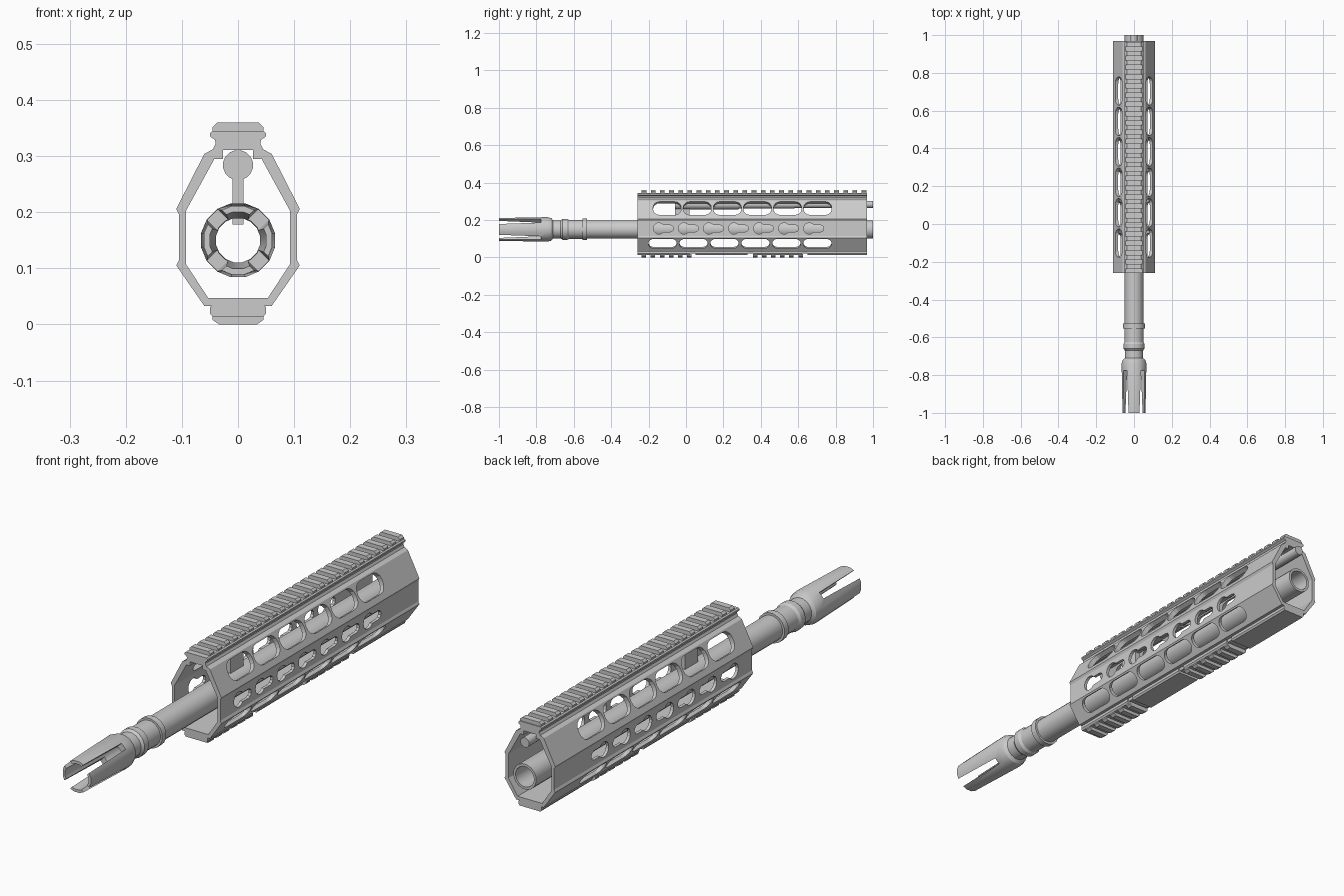
import bpy, bmesh
from math import pi, sin, cos, asin, atan2
from mathutils import Vector, Matrix

if "Cube" in bpy.data.objects:
    bpy.data.objects.remove(bpy.data.objects["Cube"])


def finish(bm, name):
    bmesh.ops.recalc_face_normals(bm, faces=bm.faces[:])
    me = bpy.data.meshes.new(name)
    bm.to_mesh(me)
    bm.free()
    ob = bpy.data.objects.new(name, me)
    bpy.context.collection.objects.link(ob)
    return ob


def add_prism(bm, a, b):
    """Solid between two matching 3D outlines."""
    va, vb = [bm.verts.new(p) for p in a], [bm.verts.new(p) for p in b]
    n = len(va)
    bm.faces.new(va)
    bm.faces.new(vb[::-1])
    for i in range(n):
        j = (i + 1) % n
        bm.faces.new((va[i], vb[i], vb[j], va[j]))


def sym(half):
    """Mirror a right-half (x, z) profile into a closed outline."""
    return half + [(-x, z) for x, z in reversed(half)]


def bars(name, half, spans):
    bm = bmesh.new()
    for y0, y1 in spans:
        add_prism(bm, [(x, y0, z) for x, z in sym(half)], [(x, y1, z) for x, z in sym(half)])
    return finish(bm, name)


def lathe(name, prof, z, segs, closed=True):
    """Revolve (y, r) points about the y axis at height z."""
    bm = bmesh.new()
    rings = [[bm.verts.new((r * sin(2 * pi * (k + .5) / segs), y, z + r * cos(2 * pi * (k + .5) / segs)))
              for k in range(segs)] for y, r in prof]
    n = len(rings)
    for i in range(n if closed else n - 1):
        a, b = rings[i], rings[(i + 1) % n]
        for k in range(segs):
            j = (k + 1) % segs
            bm.faces.new((a[k], a[j], b[j], b[k]))
    if not closed:
        bm.faces.new(rings[0])
        bm.faces.new(rings[-1])
    return finish(bm, name)


def cut(ob, cutter):
    m = ob.modifiers.new("cut", 'BOOLEAN')
    m.object, m.operation, m.solver = cutter, 'DIFFERENCE', 'EXACT'
    dg = bpy.context.evaluated_depsgraph_get()
    me = bpy.data.meshes.new_from_object(ob.evaluated_get(dg))
    ob.modifiers.clear()
    ob.data = me
    bpy.data.objects.remove(cutter)


def smooth(ob):
    bpy.ops.object.select_all(action='DESELECT')
    ob.select_set(True)
    bpy.context.view_layer.objects.active = ob
    bpy.ops.object.shade_smooth_by_angle(angle=0.5)


Y0, Y1 = -0.26, 0.968

# Handguard shell: hollow octagonal tube with a channel under the top rail
outer = sym([(.06, .033), (.11, .105), (.105, .115), (.105, .196), (.11, .206),
             (.06, .304), (.045, .312), (.04, .322)])
inner = sym([(.053, .047), (.093, .108), (.093, .12), (.093, .19), (.093, .202),
             (.042, .295), (.027, .295), (.027, .312)])
bm = bmesh.new()
loops = [[bm.verts.new((x, y, z)) for x, z in o]
         for o, y in ((outer, Y0), (outer, Y1), (inner, Y1), (inner, Y0))]
for a, b in zip(loops, loops[1:] + loops[:1]):
    for i in range(len(a)):
        j = (i + 1) % len(a)
        bm.faces.new((a[i], a[j], b[j], b[i]))
shell = finish(bm, "handguard")


# Window and keyhole outlines
def round_rect(l, h, r, n=4):
    pts = []
    for q, (sx, sy) in enumerate(((1, 1), (-1, 1), (-1, -1), (1, -1))):
        for k in range(n + 1):
            a = (q + k / n) * pi / 2
            pts.append((sx * (l / 2 - r) + r * cos(a), sy * (h / 2 - r) + r * sin(a)))
    return pts


def keyhole(R=.03, r=.018, end=.06, n=12):
    a0 = asin(r / R)
    pts = [(R * cos(a0 + (2 * pi - 2 * a0) * k / n), R * sin(a0 + (2 * pi - 2 * a0) * k / n))
           for k in range(n + 1)]
    return pts + [(end + r * cos(-pi / 2 + pi * k / 5), r * sin(-pi / 2 + pi * k / 5)) for k in range(6)]


# Rows of openings: outline, face centre (x, z), outward normal, y positions
rows = [
    (round_rect(.15, .08, .035), (.081, .263), (.89, .455), [-.101 + .161 * i for i in range(6)]),
    (round_rect(.152, .062, .029), (.088, .074), (.83, -.555), [-.125 + .1655 * i for i in range(6)]),
    (keyhole(), (.10, .155), (1, 0), [-.145 + .134 * i for i in range(7)]),
]
bm = bmesh.new()
for outline, (cx, cz), (nx, nz), ys in rows:
    for s in (1, -1):
        n = Vector((s * nx, 0, nz))
        v = Vector((-s * nz, 0, nx))
        for y in ys:
            pts = [Vector((s * cx, y + u, cz)) + v * w for u, w in outline]
            add_prism(bm, [p - n * .022 for p in pts], [p + n * .02 for p in pts])
cut(shell, finish(bm, "opening_cutter"))

# Top rail: base strip and cross teeth
bars("top_rail_base", [(.038, .311), (.041, .329), (.05, .335), (.05, .341), (.045, .345)], [(Y0, Y1)])
bars("top_rail_teeth", [(.045, .34), (.045, .352), (.037, .36)],
     [(-.237 + .049 * i, -.212 + .049 * i) for i in range(25)])

# Bottom rail: thin strip, thicker segments and two groups of teeth
bars("bottom_rail_strip", [(.043, .022), (.046, .034)], [(Y0, Y1)])
bars("bottom_rail_segments", [(.045, .013), (.05, .02), (.05, .031), (.044, .034)],
     [(Y0, .02), (.05, .33), (.36, .62), (.65, Y1)])
bars("bottom_rail_teeth", [(.034, 0), (.045, .008), (.045, .018)],
     [(s + .0485 * i, s + .0485 * i + .024) for s in (-.237, .358) for i in range(6)])

# Barrel: hollow tube with two collars
barrel = lathe("barrel", [(-.73, .04), (-.73, .049), (-.67, .049), (-.66, .057), (-.635, .057), (-.625, .051),
                          (-.553, .051), (-.553, .059), (-.528, .059), (-.528, .05),
                          (1.0, .05), (1.0, .04)], .15, 16)
smooth(barrel)

# Muzzle device: tapered sleeve split into four prongs
muzzle = lathe("muzzle_device", [(-1.0, .051), (-1.0, .062), (-.74, .067), (-.72, .061), (-.71, .049),
                                 (-.71, .04), (-.75, .04)], .15, 16)
bm = bmesh.new()
for k in range(4):
    rot = Matrix.Rotation(pi / 4 + k * pi / 2, 3, 'Y')
    ends = []
    for r in (.028, .09):
        ends.append([rot @ Vector((w, y, r)) + Vector((0, 0, .15))
                     for w, y in ((-.018, -1.02), (.018, -1.02), (.013, -.775), (-.013, -.775))])
    add_prism(bm, *ends)
cut(muzzle, finish(bm, "slot_cutter"))
smooth(muzzle)

# Gas tube with thicker front section, and the post joining it to the barrel
smooth(lathe("gas_tube", [(-.06, .027), (.28, .027), (.28, .022), (.58, .022), (.58, .019), (1.0, .019)],
             .284, 16, closed=False))
bars("gas_post", [(.01, .178), (.01, .275)], [(-.06, .02)])
